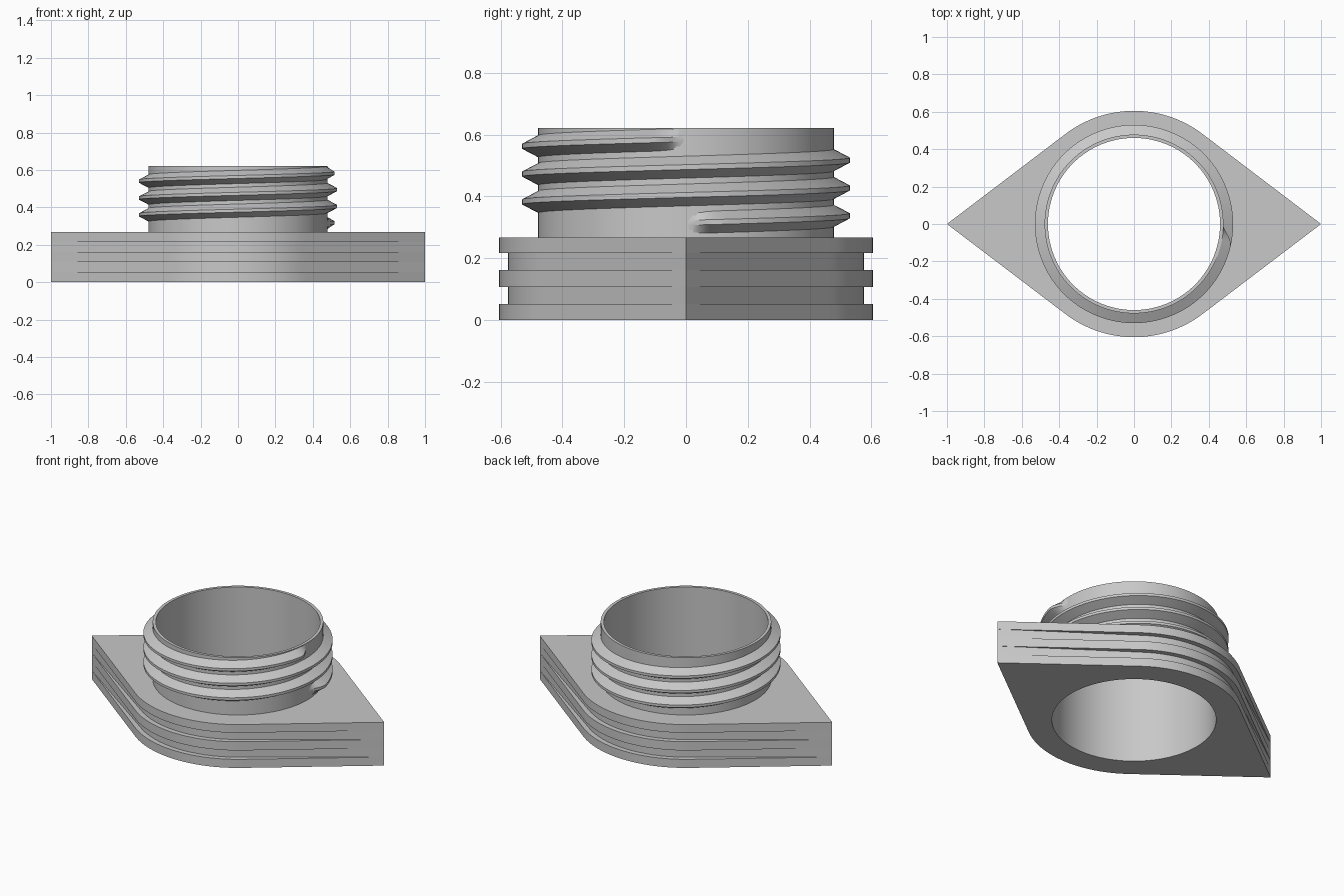
import bpy
import bmesh
from math import acos, cos, sin, pi, radians, tau

SEGMENTS = 144
HOLE, NECK, CREST = 0.46, 0.478, 0.53
BASE_TOP, NECK_TOP = 0.268, 0.622

cube = bpy.data.objects.get("Cube")
if cube:
    bpy.data.objects.remove(cube, do_unlink=True)

grey = bpy.data.materials.new("plain grey")
grey.use_nodes = True
grey.diffuse_color = (0.58, 0.58, 0.58, 1)
grey.node_tree.nodes["Principled BSDF"].inputs["Base Color"].default_value = grey.diffuse_color


def circle(r, z):
    angles = [tau * i / SEGMENTS for i in range(SEGMENTS)]
    return [(r * cos(a), r * sin(a), z) for a in angles]


def diamond(r, z):
    """Circle of radius r with straight tangents running to points at x = -1 and 1."""
    tangent = acos(r)
    ring = []
    for i in range(SEGMENTS):
        a = tau * i / SEGMENTS
        fold = min(a % pi, pi - a % pi)
        d = r / cos(fold - tangent) if fold < tangent else r
        ring.append((d * cos(a), d * sin(a), z))
    return ring


def loft(name, rings, close_rings=True, close_loft=False, caps=False):
    bm = bmesh.new()
    rows = [[bm.verts.new(p) for p in ring] for ring in rings]
    n = len(rows[0])
    pairs = list(zip(rows, rows[1:]))
    if close_loft:
        pairs.append((rows[-1], rows[0]))
    for low, high in pairs:
        for i in range(n if close_rings else n - 1):
            j = (i + 1) % n
            bm.faces.new((low[i], low[j], high[j], high[i]))
    if caps:
        bm.faces.new(rows[0])
        bm.faces.new(rows[-1])
    bmesh.ops.remove_doubles(bm, verts=bm.verts, dist=0.00001)
    bmesh.ops.recalc_face_normals(bm, faces=bm.faces)
    mesh = bpy.data.meshes.new(name)
    bm.to_mesh(mesh)
    bm.free()
    mesh.materials.append(grey)
    obj = bpy.data.objects.new(name, mesh)
    bpy.context.collection.objects.link(obj)
    bpy.ops.object.select_all(action="DESELECT")
    obj.select_set(True)
    bpy.context.view_layer.objects.active = obj
    bpy.ops.object.shade_smooth_by_angle(angle=radians(25))
    return obj


# Pointed base with two grooves that taper out towards the tips
RIM, GROOVE = 0.605, 0.575
base = [circle(HOLE, 0), diamond(RIM, 0)]
for bottom, top in ((0.053, 0.108), (0.162, 0.217)):
    base += [diamond(RIM, bottom), diamond(GROOVE, bottom),
             diamond(GROOVE, top), diamond(RIM, top)]
base += [diamond(RIM, BASE_TOP), circle(NECK, BASE_TOP), circle(HOLE, BASE_TOP)]
loft("pointed_base", base, close_loft=True)

# Thin-walled neck
loft("neck", [circle(NECK, BASE_TOP), circle(NECK, NECK_TOP),
              circle(HOLE, NECK_TOP), circle(HOLE, BASE_TOP)])

# Three-turn screw thread that fades in and out
TURNS, PITCH, START = 3, 0.09, 0.315
FADE = radians(13)
root = NECK - 0.003
steps = TURNS * SEGMENTS
sections = []
for i in range(steps + 1):
    a = tau * TURNS * i / steps
    ease = min(1, a / FADE, (tau * TURNS - a) / FADE)
    tip = root + 0.001 + (CREST - root - 0.001) * ease * ease * (3 - 2 * ease)
    z = START + PITCH * a / tau
    profile = ((root, -0.037), (tip, -0.008), (tip, 0.008), (root, 0.037))
    sections.append([(r * cos(a), r * sin(a), z + dz) for r, dz in profile])
loft("screw_thread", sections, caps=True)
